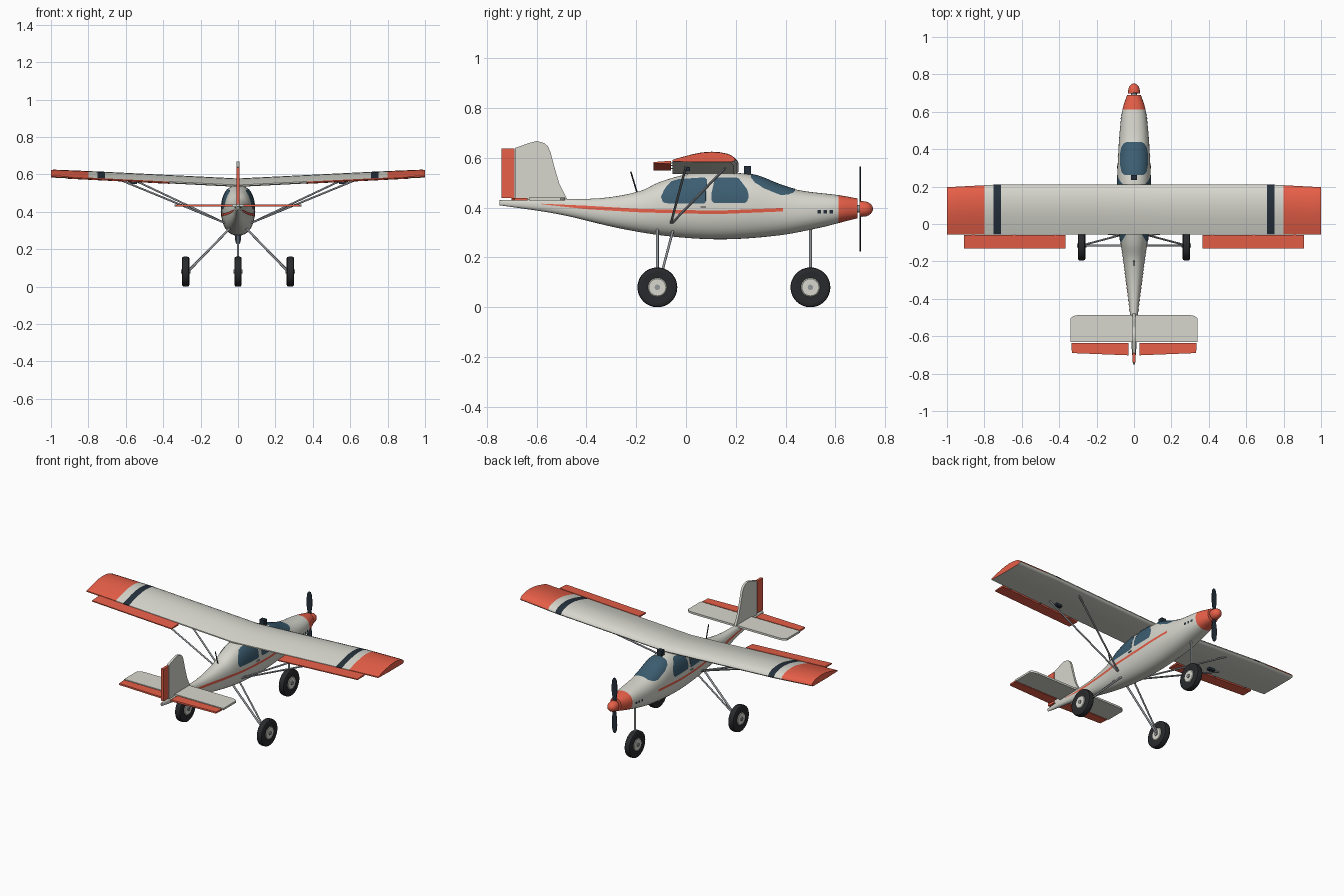
import bpy, bmesh, math
from mathutils import Vector

if "Cube" in bpy.data.objects:
    bpy.data.objects.remove(bpy.data.objects["Cube"])

def mat(name, c):
    m = bpy.data.materials.new(name)
    m.diffuse_color = (*c, 1)
    m.use_nodes = True
    m.node_tree.nodes["Principled BSDF"].inputs["Base Color"].default_value = m.diffuse_color
    return m

WHITE = mat("cream", (.68, .68, .62))
ORANGE = mat("orange", (.80, .115, .065))
GLASS = mat("glass", (.045, .11, .165))
DARK = mat("dark", (.018, .03, .045))
TYRE = mat("rubber", (.022, .023, .026))
METAL = mat("metal", (.30, .32, .34))

def make(name, verts, faces, mats, out=None, angle=35):
    """Mesh object; out = outward direction for open sheets."""
    bm = bmesh.new()
    vs = [bm.verts.new(v) for v in verts]
    for f in faces:
        bm.faces.new([vs[i] for i in f])
    bm.normal_update()
    if out is None:
        bmesh.ops.recalc_face_normals(bm, faces=bm.faces)
    elif sum(f.normal.dot(Vector(out)) for f in bm.faces) < 0:
        bmesh.ops.reverse_faces(bm, faces=bm.faces)
    me = bpy.data.meshes.new(name)
    bm.to_mesh(me)
    bm.free()
    ob = bpy.data.objects.new(name, me)
    bpy.context.collection.objects.link(ob)
    for m in (mats if isinstance(mats, list) else [mats]):
        me.materials.append(m)
    bpy.ops.object.select_all(action='DESELECT')
    ob.select_set(True)
    bpy.context.view_layer.objects.active = ob
    bpy.ops.object.shade_smooth_by_angle(angle=math.radians(angle))
    return ob

def loft(name, rings, mats, closed=True, **kw):
    n = len(rings[0])
    faces = [(i*n+j, i*n+(j+1) % n, (i+1)*n+(j+1) % n, (i+1)*n+j)
             for i in range(len(rings)-1) for j in range(n if closed else n-1)]
    if closed:
        faces += [tuple(range(n)), tuple(range((len(rings)-1)*n, len(rings)*n))]
    return make(name, [v for r in rings for v in r], faces, mats, **kw)

def lathe(name, prof, centre, axis, m, seg=40):
    """Revolve (radius, offset) profile around x or y axis."""
    rings = []
    for r, h in prof:
        ring = []
        for k in range(seg):
            a, b = r*math.cos(2*math.pi*k/seg), r*math.sin(2*math.pi*k/seg)
            ring.append(Vector(centre) + Vector((h, a, b) if axis == 'x' else (a, h, b)))
        rings.append(ring)
    return loft(name, rings, m)

def rod(name, a, b, r, m=METAL, seg=12):
    a, b = Vector(a), Vector(b)
    q = (b-a).to_track_quat('Z', 'Y')
    ring = [q @ Vector((r*math.cos(2*math.pi*k/seg), r*math.sin(2*math.pi*k/seg), 0)) for k in range(seg)]
    return loft(name, [[a+v for v in ring], [b+v for v in ring]], m)

def box(name, c, s, m):
    c = Vector(c)
    sq = [(-1, -1), (1, -1), (1, 1), (-1, 1)]
    return loft(name, [[c+Vector((x*s[0]/2, y*s[1]/2, z*s[2]/2)) for x, y in sq] for z in (-1, 1)], m)

def lerp(keys, y):
    if y <= keys[0][0]:
        return keys[0][1]
    for (a, p), (b, q) in zip(keys, keys[1:]):
        if y <= b:
            return p+(q-p)*(y-a)/(b-a)
    return keys[-1][1]

def smooth(keys, y):
    """Cubic interpolation through keys."""
    def slope(i):
        a, b = keys[max(i-1, 0)], keys[min(i+1, len(keys)-1)]
        return (b[1]-a[1])/(b[0]-a[0])
    y = min(max(y, keys[0][0]), keys[-1][0])
    i = max(k for k in range(len(keys)-1) if keys[k][0] <= y)
    h = keys[i+1][0]-keys[i][0]
    t = (y-keys[i][0])/h
    return ((2*t**3-3*t*t+1)*keys[i][1] + (t**3-2*t*t+t)*h*slope(i)
            + (3*t*t-2*t**3)*keys[i+1][1] + (t**3-t*t)*h*slope(i+1))

# Fuselage: top, bottom and half-width curves along y
TOP = [(-.75, .430), (-.55, .436), (-.347, .438), (-.187, .466), (-.106, .503), (.014, .536), (.13, .543),
       (.235, .537), (.295, .526), (.375, .494), (.456, .47), (.616, .45), (.69, .437)]
BOT = [(-.75, .41), (-.508, .373), (-.267, .317), (-.066, .285), (.15, .273), (.375, .289), (.536, .319),
       (.616, .339), (.69, .358)]
WID = [(-.75, .005), (-.64, .014), (-.48, .022), (-.4, .03), (-.19, .058), (-.05, .078), (.21, .09),
       (.4, .083), (.51, .075), (.615, .061), (.69, .037)]
N = 2.3

def section(y, off=0):
    t, b = smooth(TOP, y), smooth(BOT, y)
    return smooth(WID, y)+off, (t-b)/2+off, (t+b)/2

def ring(y, n=48):
    a, b, c = section(y)
    f = lambda v: math.copysign(abs(v)**(2/N), v)
    return [(a*f(math.cos(2*math.pi*k/n)), y, c+b*f(math.sin(2*math.pi*k/n))) for k in range(n)]

def span(a, b, n):
    return [a+(b-a)*i/n for i in range(n+1)]

loft("fuselage", [ring(y) for y in span(-.75, .612, 70)], WHITE)
loft("cowling", [ring(y) for y in span(.612, .69, 10)], ORANGE)

def side_patch(name, lo, hi, m, n=30, k=10):
    """Sheet hugging both fuselage flanks between two z curves."""
    for s, tag in ((1, "right"), (-1, "left")):
        rows = []
        for y in span(lo[0][0], lo[-1][0], n):
            a, b, c = section(y, .002)
            zs = span(lerp(lo, y), lerp(hi, y), k)
            rows.append([(s*a*max(0, 1-abs((z-c)/b)**N)**(1/N), y, z) for z in zs])
        loft(name+"_"+tag, rows, m, closed=False, out=(s, 0, 0))

side_patch("rear_window", [(-.1, .442), (-.094, .425), (-.085, .418), (.07, .416), (.079, .421), (.085, .50)],
           [(-.1, .446), (-.085, .478), (-.06, .506), (-.03, .515), (.075, .522), (.085, .513)], GLASS)
side_patch("front_window", [(.103, .43), (.11, .419), (.235, .418), (.245, .425), (.251, .44)],
           [(.103, .46), (.115, .515), (.125, .522), (.2, .522), (.212, .518), (.245, .475), (.251, .455)], GLASS)
STRIPE = [(-.58, .415), (-.4, .401), (-.2, .389), (0, .383), (.15, .382), (.39, .392)]
side_patch("side_stripe", [(y, z-(.001 if y < -.5 else .007)) for y, z in STRIPE],
           [(y, z+(.001 if y < -.5 else .007)) for y, z in STRIPE], ORANGE, n=50, k=2)
for i, y in enumerate((.535, .559, .583)):
    side_patch("vent_%d" % i, [(y-.007, .377), (y+.007, .377)], [(y-.007, .391), (y+.007, .391)], DARK, 2, 2)

# Windscreen
WS = [(.262, .05), (.275, .066), (.31, .074), (.38, .074), (.41, .068), (.43, .056), (.438, .042)]
rows = []
for y in span(.262, .438, 24):
    a, b, c = section(y, .002)
    rows.append([(x, y, c+b*(1-abs(x/a)**N)**(1/N)) for x in span(-lerp(WS, y), lerp(WS, y), 24)])
loft("windscreen", rows, GLASS, closed=False, out=(0, 0, 1))

# Wing with dihedral; colour bands on the upper skin
def base(x):
    return .53+.05*abs(x)

FOIL_TOP = [(-.055, .010), (-.02, .021), (.03, .034), (.07, .042), (.11, .045), (.145, .043), (.175, .037),
            (.195, .029), (.206, .02), (.21, .011)]
FOIL = FOIL_TOP + [(.205, .004), (.19, 0), (.06, 0), (-.055, .003)]
half = [0, .2, .4, .6, .71, .75, .80, .88, .95, .985, 1.0]
xs = [-x for x in reversed(half[1:])] + half
def wing_ring(x):
    k = lerp([(.75, 1), (.97, .96), (.985, .95), (1, .9)], abs(x))
    return [(x, -.055+(y+.055)*lerp([(.75, 1), (1, .95)], abs(x)), base(x)+.003+z*k) for y, z in FOIL]
wing = loft("wing", [wing_ring(x) for x in xs], [WHITE, ORANGE, DARK], angle=40)
for p in wing.data.polygons:
    x = abs(p.center.x)
    if p.normal.z > .05 or abs(p.normal.x) > .8 or (p.normal.y < -.8):
        p.material_index = 1 if x > .8 else 2 if .71 < x < .75 else 0

# Tail surfaces
def plate(name, pts, place, t, m):
    return loft(name, [[place(u, v, s*t/2) for u, v in pts] for s in (-1, 1)], m)

upright = lambda u, v, t: (t, u, v)
flat = lambda u, v, t: (u, v, .434+t)
fin = [(-.476, .43), (-.485, .448), (-.508, .494), (-.525, .55), (-.545, .625), (-.555, .647), (-.57, .66),
       (-.60, .668), (-.63, .66), (-.687, .64), (-.687, .43)]
plate("fin", fin, upright, .014, WHITE)
plate("rudder", [(-.69, .438), (-.69, .637), (-.741, .637), (-.741, .438)], upright, .016, ORANGE)
stab = [(.34, -.63), (.34, -.505), (.325, -.492), (.30, -.487)]
plate("tailplane", stab + [(-x, y) for x, y in reversed(stab)], flat, .012, WHITE)
# Propeller
lathe("spinner", [(.031, .698), (.0315, .708)] + [(.031*math.cos(a), .712+.039*math.sin(a))
      for a in span(0, 1.52, 10)], (0, 0, .395), 'y', ORANGE)
rod("propeller_shaft", (0, .68, .395), (0, .70, .395), .015)
BLADE = [(0, .008), (.04, .011), (.08, .017), (.12, .018), (.155, .014), (.168, .007), (.171, .002)]
for s in (1, -1):
    edge = [(w, s*r) for r, w in BLADE] + [(-w, s*r) for r, w in reversed(BLADE)]
    plate("propeller_blade", edge, lambda u, v, t: (u, .7+t+.06*u*s, .395+v), .004, DARK)

# Wheels
def wheel(name, x, y):
    c = (x, y, .08)
    lathe(name+"_tyre", [(.035, -.016), (.06, -.02), (.072, -.0195), (.078, -.016), (.08, -.009), (.08, .009),
                         (.078, .016), (.072, .0195), (.06, .02), (.035, .016)], c, 'x', TYRE, 48)
    lathe(name+"_hub", [(.034, -.02), (.038, -.017), (.038, .017), (.034, .02)], c, 'x', WHITE, 32)
    lathe(name+"_axle", [(.011, -.025), (.011, .025)], c, 'x', METAL, 16)

wheel("nose_wheel", 0, .5)
rod("nose_leg", (0, .5, .33), (0, .5, .1), .006)

# Paired parts
for s, tag in ((1, "right"), (-1, "left")):
    wheel("main_wheel_"+tag, s*.28, -.115)
    rod("main_leg_"+tag, (s*.045, -.115, .31), (s*.262, -.115, .085), .006)
    rod("main_brace_"+tag, (s*.045, -.052, .31), (s*.262, -.11, .09), .005)
    rod("rear_wing_strut_"+tag, (s*.07, -.06, .34), (s*.62, 0, .566), .005)
    rod("front_wing_strut_"+tag, (s*.07, -.055, .34), (s*.54, .16, .562), .005)
    box("servo_"+tag, (s*.56, .005, base(.56)-.003), (.04, .022, .014), DARK)
    box("door_handle_"+tag, (s*.0895, .07, .402), (.006, .022, .004), METAL)
    loft("aileron_"+tag, [[(s*x, y, base(x)+z) for y, z in ((-.06, .001), (-.06, .013), (-.13, .008), (-.13, .002))]
                          for x in (.365, .91)], ORANGE)
    for x in (.42, .64, .86):
        box("aileron_hinge_"+tag, (s*x, -.058, base(x)+.007), (.012, .012, .004), METAL)
    plate("elevator_"+tag, [(s*.03, -.637), (s*.335, -.637), (s*.332, -.69), (s*.03, -.702)], flat, .010, ORANGE)

# Small roof fittings
box("roof_camera", (0, .248, .55), (.032, .028, .036), DARK)
rod("antenna", (0, -.195, .455), (0, -.222, .545), .003, DARK)
